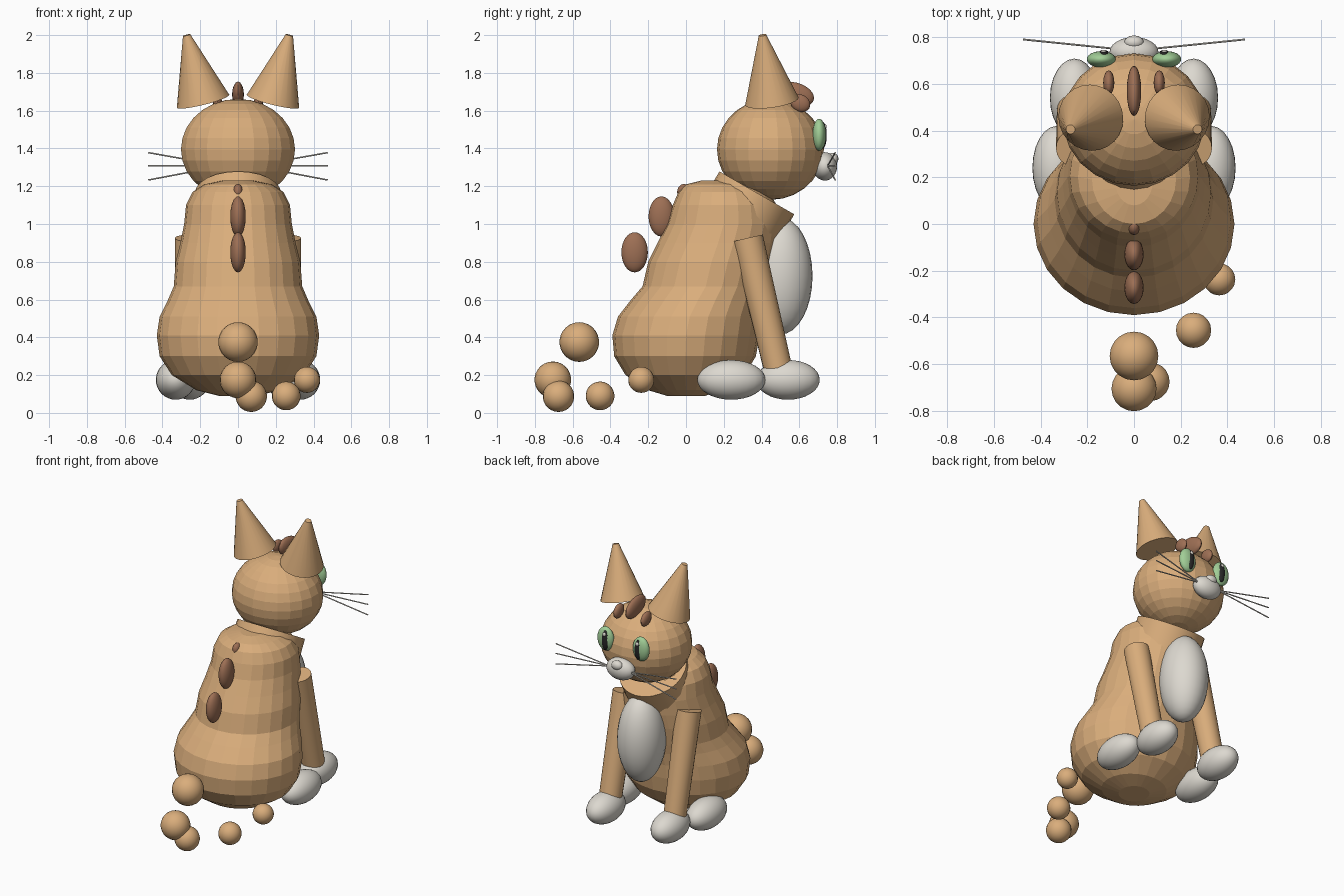
import bpy
import bmesh
import math
from mathutils import Vector

old = bpy.data.objects.get("Cube")
if old:
    bpy.data.objects.remove(old, do_unlink=True)


def material(name, rgb):
    m = bpy.data.materials.new(name)
    m.use_nodes = True
    m.diffuse_color = (*rgb, 1)
    m.node_tree.nodes["Principled BSDF"].inputs["Base Color"].default_value = (*rgb, 1)
    return m


TAN = material("tan fur", (0.70, 0.42, 0.20))
BROWN = material("brown stripe", (0.34, 0.16, 0.09))
WHITE = material("white fur", (0.72, 0.69, 0.63))
GREEN = material("green eye", (0.36, 0.62, 0.31))
BLACK = material("black pupil", (0.02, 0.02, 0.02))


def finish(name, bm, mat, smooth):
    bmesh.ops.recalc_face_normals(bm, faces=bm.faces)
    mesh = bpy.data.meshes.new(name)
    bm.to_mesh(mesh)
    bm.free()
    mesh.materials.append(mat)
    ob = bpy.data.objects.new(name, mesh)
    bpy.context.collection.objects.link(ob)
    if smooth:
        bpy.ops.object.select_all(action='DESELECT')
        ob.select_set(True)
        bpy.context.view_layer.objects.active = ob
        bpy.ops.object.shade_smooth_by_angle(angle=math.radians(40))
    return ob


def ball(name, centre, radii, mat, segments=24, smooth=True, tilt=0):
    bm = bmesh.new()
    bmesh.ops.create_uvsphere(bm, u_segments=segments, v_segments=segments * 2 // 3, radius=1)
    bmesh.ops.scale(bm, vec=radii, verts=bm.verts)
    ob = finish(name, bm, mat, smooth)
    ob.location = centre
    ob.rotation_euler.x = tilt
    return ob


def rod(name, start, end, r1, r2, mat, segments=20):
    a, b = Vector(start), Vector(end)
    bm = bmesh.new()
    bmesh.ops.create_cone(bm, cap_ends=True, segments=segments, radius1=r1, radius2=r2,
                          depth=(b - a).length)
    ob = finish(name, bm, mat, True)
    ob.location = (a + b) / 2
    ob.rotation_mode = 'QUATERNION'
    ob.rotation_quaternion = (b - a).to_track_quat('Z', 'Y')
    return ob


def loft(name, rings, mat, segments):
    """Skin horizontal ellipses given as height, half width, back y, front y."""
    bm = bmesh.new()
    loops = []
    for z, rx, back, front in rings:
        loop = []
        for i in range(segments):
            a = math.tau * i / segments
            y = (front + back) / 2 + (front - back) / 2 * math.sin(a)
            loop.append(bm.verts.new((rx * math.cos(a), y, z)))
        loops.append(loop)
    for low, high in zip(loops, loops[1:]):
        for i in range(segments):
            j = (i + 1) % segments
            bm.faces.new((low[i], low[j], high[j], high[i]))
    bm.faces.new(loops[0])
    bm.faces.new(loops[-1])
    return finish(name, bm, mat, False)


# Seated body, neck and head
loft("body", [
    (0.09, 0.10, -0.10, 0.10), (0.12, 0.22, -0.20, 0.20), (0.20, 0.35, -0.32, 0.31),
    (0.30, 0.415, -0.38, 0.37), (0.41, 0.43, -0.39, 0.39), (0.51, 0.415, -0.36, 0.40),
    (0.60, 0.37, -0.29, 0.42), (0.67, 0.34, -0.23, 0.44), (0.80, 0.33, -0.20, 0.47),
    (0.90, 0.305, -0.15, 0.49), (1.00, 0.285, -0.10, 0.50), (1.10, 0.275, -0.07, 0.48),
    (1.17, 0.24, -0.04, 0.44), (1.21, 0.18, 0.0, 0.38), (1.23, 0.08, 0.08, 0.28),
], TAN, 24)
rod("neck", (0, 0.20, 0.86), (0, 0.375, 1.165), 0.235, 0.228, TAN, 24)
ball("head", (0, 0.447, 1.395), (0.305, 0.283, 0.267), TAN, 22, False)
ball("chest_patch", (0, 0.50, 0.725), (0.155, 0.17, 0.31), WHITE)

# Face
ball("muzzle", (0, 0.735, 1.305), (0.105, 0.065, 0.075), WHITE)
ball("nose", (0, 0.777, 1.345), (0.042, 0.03, 0.032), WHITE, 16)

# Paired parts
for side, s in (("left", 1), ("right", -1)):
    rod(side + "_ear", (s * 0.185, 0.455, 1.65), (s * 0.272, 0.405, 2.0), 0.143, 0.02, TAN, 24)
    ball(side + "_eye", (s * 0.14, 0.705, 1.472), (0.062, 0.035, 0.085), GREEN)
    ball(side + "_pupil", (s * 0.13, 0.725, 1.47), (0.026, 0.02, 0.07), BLACK, 16)
    ball(side + "_eye_glint", (s * 0.13, 0.737, 1.515), (0.012, 0.008, 0.014), WHITE, 12)
    ball(side + "_brow_stripe", (s * 0.108, 0.605, 1.64), (0.024, 0.055, 0.045), BROWN, 16,
         tilt=-0.5)
    for place, rise in (("upper", 0.07), ("middle", 0), ("lower", -0.075)):
        rod(f"{side}_{place}_whisker", (s * 0.08, 0.75, 1.308),
            (s * 0.475, 0.79, 1.308 + rise), 0.004, 0.004, WHITE, 8)
    rod(side + "_front_leg", (s * 0.255, 0.495, 0.2), (s * 0.25, 0.325, 0.925),
        0.075, 0.084, TAN)
    ball(side + "_front_paw", (s * 0.255, 0.54, 0.175), (0.105, 0.168, 0.105), WHITE)
    ball(side + "_back_paw", (s * 0.33, 0.24, 0.175), (0.105, 0.18, 0.105), WHITE)

# Stripes along the crown and back
ball("crown_stripe", (0, 0.57, 1.685), (0.031, 0.11, 0.065), BROWN, 20, tilt=-0.25)
ball("upper_back_stripe", (0, -0.01, 1.17), (0.026, 0.037, 0.042), BROWN, 16)
ball("middle_back_stripe", (0, -0.13, 1.04), (0.041, 0.068, 0.106), BROWN)
ball("lower_back_stripe", (0, -0.272, 0.85), (0.041, 0.07, 0.106), BROWN)

# Tail of separate balls curling round to the left
tail = [((0, -0.565, 0.375), 0.105), ((0, -0.705, 0.175), 0.097), ((0.07, -0.675, 0.088), 0.083),
        ((0.255, -0.455, 0.09), 0.076), ((0.365, -0.237, 0.175), 0.069)]
for n, (centre, r) in enumerate(tail, 1):
    ball(f"tail_ball_{n}", centre, (r, r, r), TAN, 20)
